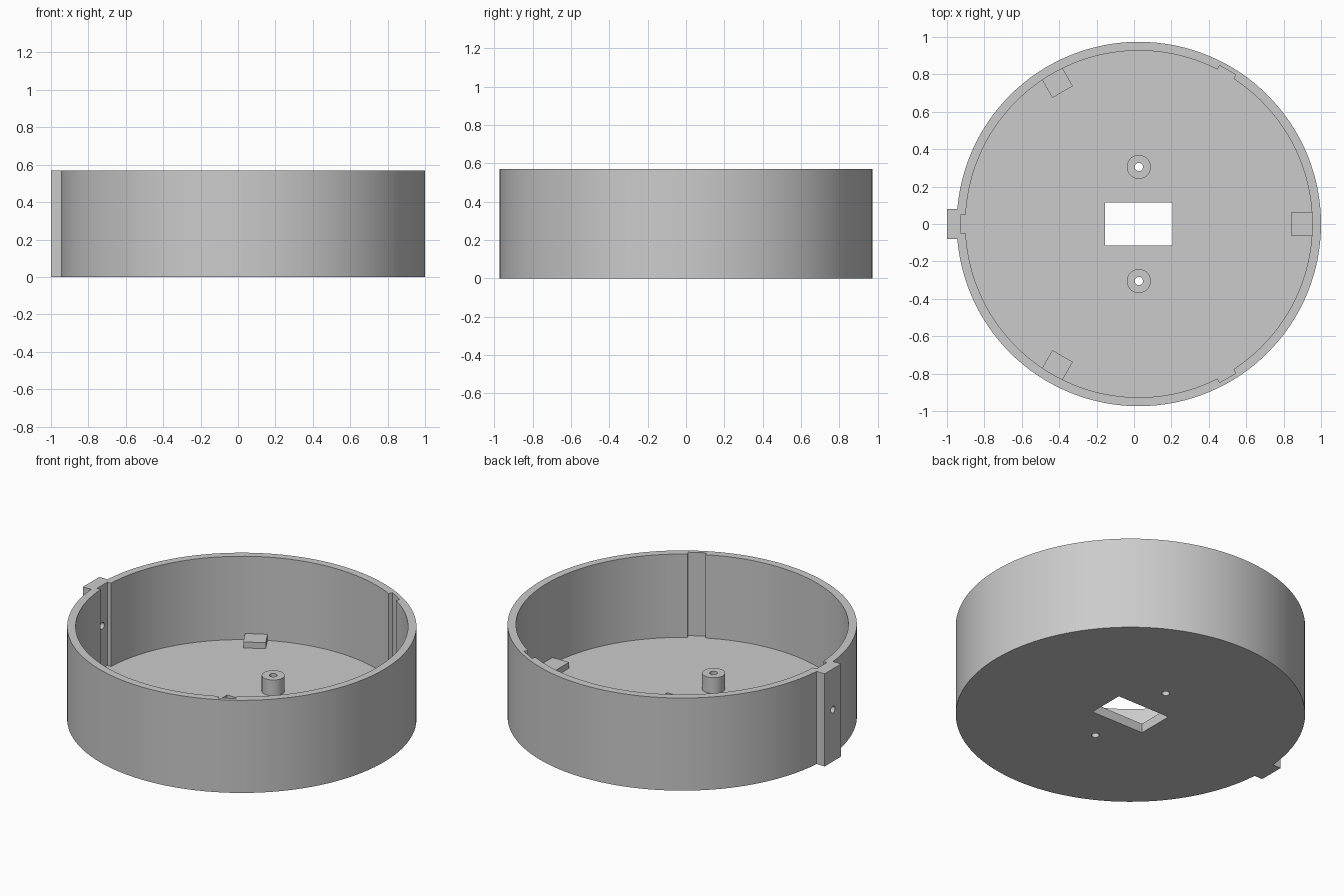
import bpy
import math
from mathutils import Matrix

cube = bpy.data.objects.get("Cube")
if cube:
    bpy.data.objects.remove(cube, do_unlink=True)

CX = 0.026                      # centre of the round casing
R_OUT, R_IN = 0.974, 0.927
HEIGHT, FLOOR = 0.57, 0.057
NOTCH_R = 0.95
BOSS_TOP, BOSS_Y, HOLE_R = 0.154, 0.305, 0.022

grey = bpy.data.materials.new("plain grey")
grey.use_nodes = True
colour = (0.6, 0.6, 0.6, 1)
grey.diffuse_color = colour
grey.node_tree.nodes["Principled BSDF"].inputs["Base Color"].default_value = colour


def cylinder(name, radius, z0, z1, x=CX, y=0, sides=128):
    bpy.ops.mesh.primitive_cylinder_add(vertices=sides, radius=radius, depth=z1 - z0,
                                        location=(x, y, (z0 + z1) / 2))
    ob = bpy.context.object
    ob.name = name
    ob.data.materials.append(grey)
    return ob


def radial_box(name, r0, r1, half_width, z0, z1, degrees):
    """Box reaching from radius r0 to r1, turned about the casing axis."""
    bpy.ops.mesh.primitive_cube_add(size=1)
    ob = bpy.context.object
    ob.name = name
    size = Matrix.Diagonal((r1 - r0, 2 * half_width, z1 - z0, 1))
    shift = Matrix.Translation(((r0 + r1) / 2, 0, (z0 + z1) / 2))
    turn = Matrix.Rotation(math.radians(degrees), 4, "Z")
    ob.data.transform(Matrix.Translation((CX, 0, 0)) @ turn @ shift @ size)
    ob.data.materials.append(grey)
    return ob


def combine(target, other, operation="DIFFERENCE"):
    """Apply a boolean and remove the helper."""
    mod = target.modifiers.new("boolean", "BOOLEAN")
    mod.operation, mod.object, mod.solver = operation, other, "EXACT"
    bpy.context.view_layer.objects.active = target
    bpy.ops.object.modifier_apply(modifier=mod.name)
    bpy.data.objects.remove(other, do_unlink=True)


def smooth(ob):
    bpy.ops.object.select_all(action="DESELECT")
    ob.select_set(True)
    bpy.context.view_layer.objects.active = ob
    bpy.ops.object.shade_smooth_by_angle(angle=math.radians(30))


# Round casing with the outer tab
casing = cylinder("casing", R_OUT, 0, HEIGHT)
combine(casing, radial_box("tab", 0.9, 1 + CX, 0.08, 0, HEIGHT, 180), "UNION")
combine(casing, cylinder("cavity", R_IN, FLOOR, 1))

# Three upright notches in the inner wall
for angle in (60, 180, 300):
    combine(casing, radial_box("notch", 0.8, NOTCH_R, 0.05, FLOOR, 1, angle))

# Rectangular floor opening
combine(casing, radial_box("opening", -0.18, 0.18, 0.114, -1, 0.3, 0))

# Small hole through the tab and wall
drill = cylinder("tab_drill", 0.02, -0.2, 0.2, x=0, sides=32)
drill.location = (-0.95, 0, 0.32)
drill.rotation_euler = (0, math.pi / 2, 0)
combine(casing, drill)

# Screw bosses with through holes
for side, name in ((1, "back_boss"), (-1, "front_boss")):
    y = side * BOSS_Y
    combine(casing, cylinder("floor_drill", HOLE_R, -1, 1, y=y, sides=32))
    boss = cylinder(name, 0.064, FLOOR, BOSS_TOP, y=y, sides=48)
    combine(boss, cylinder("boss_drill", HOLE_R, -1, 1, y=y, sides=32))
    smooth(boss)
smooth(casing)

# Low support pads against the wall
for angle, name in ((0, "left_pad"), (120, "back_pad"), (240, "front_pad")):
    radial_box(name, 0.815, 0.94, 0.063, FLOOR - 0.01, 0.094, angle)
